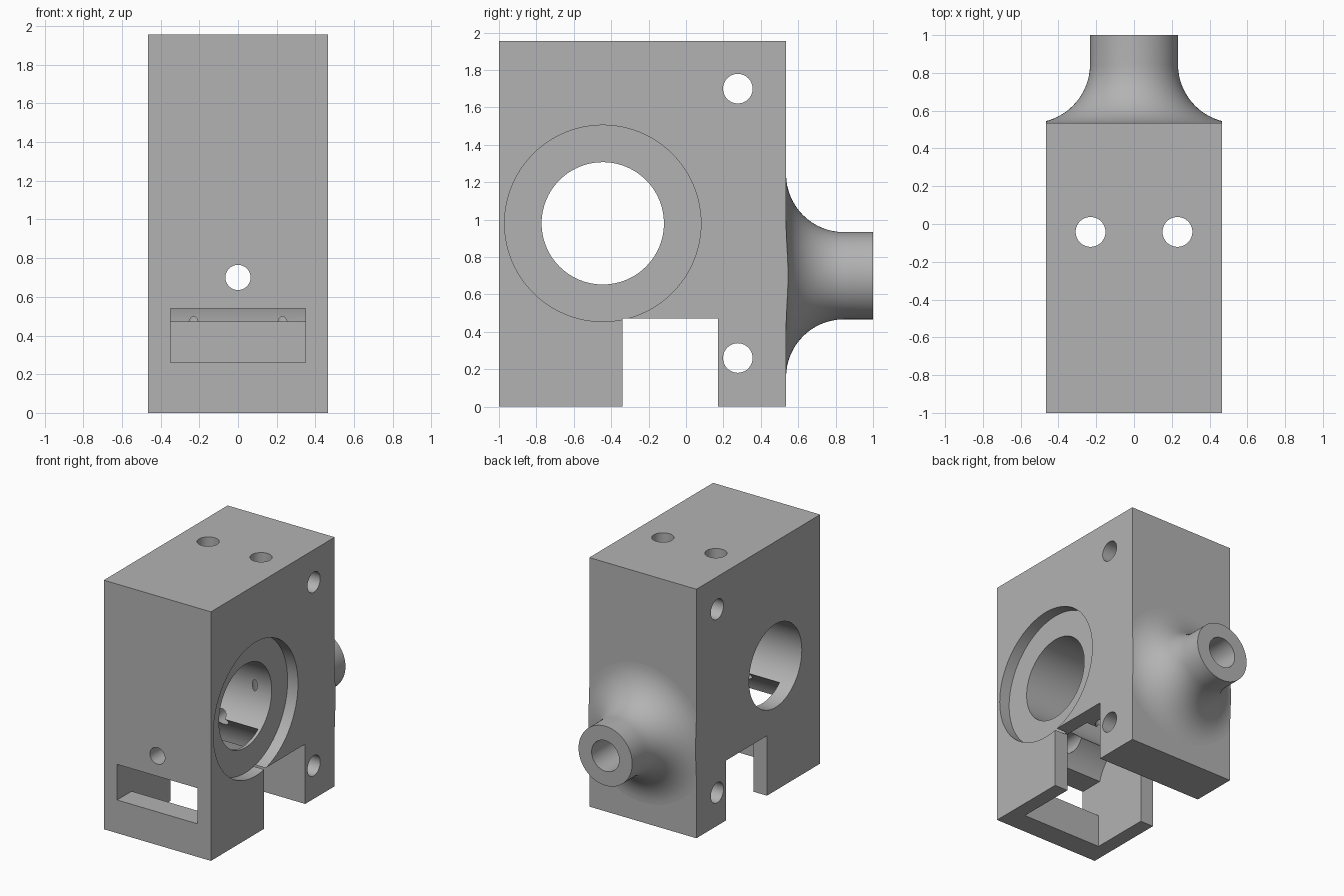
import bpy, math
from mathutils import Matrix

if "Cube" in bpy.data.objects:
    bpy.data.objects.remove(bpy.data.objects["Cube"], do_unlink=True)

# Single plain plastic colour
grey = bpy.data.materials.new("plain_grey")
grey.use_nodes = True
colour = (0.45, 0.45, 0.45, 1)
grey.diffuse_color = colour
grey.node_tree.nodes["Principled BSDF"].inputs["Base Color"].default_value = colour


def box(name, x, y, z):
    """Box from (min, max) ranges."""
    centre = [(a + b) / 2 for a, b in (x, y, z)]
    bpy.ops.mesh.primitive_cube_add(size=1, location=centre)
    ob = bpy.context.object
    ob.name = name
    ob.scale = [b - a for a, b in (x, y, z)]
    bpy.ops.object.transform_apply(location=True, rotation=True, scale=True)
    return ob


def rod(name, axis, radius, start, end, u, v, sides=64):
    """Cylinder along an axis; u, v are the other two coordinates in order."""
    mid = (start + end) / 2
    loc = {"x": (mid, u, v), "y": (u, mid, v), "z": (u, v, mid)}[axis]
    rot = {"x": (0, math.pi / 2, 0), "y": (math.pi / 2, 0, 0), "z": (0, 0, 0)}[axis]
    bpy.ops.mesh.primitive_cylinder_add(vertices=sides, radius=radius, depth=end - start,
                                        location=loc, rotation=rot)
    ob = bpy.context.object
    ob.name = name
    bpy.ops.object.transform_apply(location=True, rotation=True, scale=True)
    return ob


def lathe_y(name, profile, z, sides=96):
    """Closed solid of (radius, y) rings turned around the y direction."""
    verts, faces = [], []
    for r, y in profile:
        for i in range(sides):
            a = math.tau * i / sides
            verts.append((r * math.cos(a), y, z + r * math.sin(a)))
    for k in range(len(profile) - 1):
        for i in range(sides):
            j = (i + 1) % sides
            faces.append((k * sides + i, (k + 1) * sides + i, (k + 1) * sides + j, k * sides + j))
    faces.append(tuple(range(sides)))
    last = (len(profile) - 1) * sides
    faces.append(tuple(reversed(range(last, last + sides))))
    mesh = bpy.data.meshes.new(name)
    mesh.from_pydata(verts, [], faces)
    ob = bpy.data.objects.new(name, mesh)
    bpy.context.collection.objects.link(ob)
    bpy.context.view_layer.objects.active = ob
    bpy.ops.object.select_all(action="DESELECT")
    ob.select_set(True)
    bpy.ops.object.mode_set(mode="EDIT")
    bpy.ops.mesh.select_all(action="SELECT")
    bpy.ops.mesh.normals_make_consistent(inside=False)
    bpy.ops.object.mode_set(mode="OBJECT")
    return ob


def combine(target, tool, operation):
    """Apply a boolean and discard the tool."""
    mod = target.modifiers.new(tool.name, "BOOLEAN")
    mod.operation, mod.object, mod.solver = operation, tool, "EXACT"
    bpy.context.view_layer.objects.active = target
    bpy.ops.object.modifier_apply(modifier=mod.name)
    bpy.data.objects.remove(tool, do_unlink=True)


HALF, FRONT, BACK, TOP = 0.465, -1.0, 0.535, 1.955
BORE_Y, BORE_Z, PATH_Z = -0.445, 0.98, 0.70

# Main block
body = box("housing_block", (-HALF, HALF), (FRONT, BACK), (0, TOP))

# Rear spout with a flared root, trimmed to the block width
SPOUT_R, FLARE = 0.233, 0.31
profile = [(SPOUT_R + FLARE, BACK - 0.05)]
for i in range(17):
    a = math.pi / 2 * i / 16
    profile.append((SPOUT_R + FLARE * (1 - math.sin(a)), BACK + FLARE * (1 - math.cos(a))))
profile.append((SPOUT_R, 1.0))
spout = lathe_y("rear_spout", profile, PATH_Z)
combine(spout, box("spout_trim", (-HALF, HALF), (0, 2), (-1, 3)), "INTERSECT")
combine(body, spout, "UNION")

# Round bore with a shallow recess on the left side
cutters = [
    rod("main_bore", "x", 0.327, -1, 1, BORE_Y, BORE_Z, 96),
    rod("bore_recess", "x", 0.525, HALF - 0.09, 1, BORE_Y, BORE_Z, 96),
    # Slot across the underside, window in the front and the pocket behind it
    box("bottom_slot", (-1, 1), (-0.34, 0.17), (-1, 0.47)),
    box("front_window", (-0.35, 0.35), (-2, -0.6), (0.26, 0.54)),
    box("bottom_pocket", (-0.35, 0.35), (-0.82, -0.3), (-1, 0.44)),
    rod("pocket_dome", "x", 0.352, -0.35, 0.35, -0.468, 0.44, 96),
    # Feed path and the wider socket in the spout
    rod("feed_hole", "y", 0.065, -2, 2, 0, PATH_Z),
    rod("spout_socket", "y", 0.12, 0.55, 2, 0, PATH_Z),
]
# Screw holes
for z in (0.26, 1.70):
    cutters.append(rod("side_screw_hole", "x", 0.079, -1, 1, 0.277, z))
for x in (-0.23, 0.23):
    cutters.append(rod("top_screw_hole", "z", 0.079, 0.3, 3, x, -0.042))
for cutter in cutters:
    combine(body, cutter, "DIFFERENCE")

body.data.materials.clear()
body.data.materials.append(grey)
bpy.ops.object.select_all(action="DESELECT")
body.select_set(True)
bpy.context.view_layer.objects.active = body
bpy.ops.object.shade_smooth_by_angle(angle=math.radians(30))
